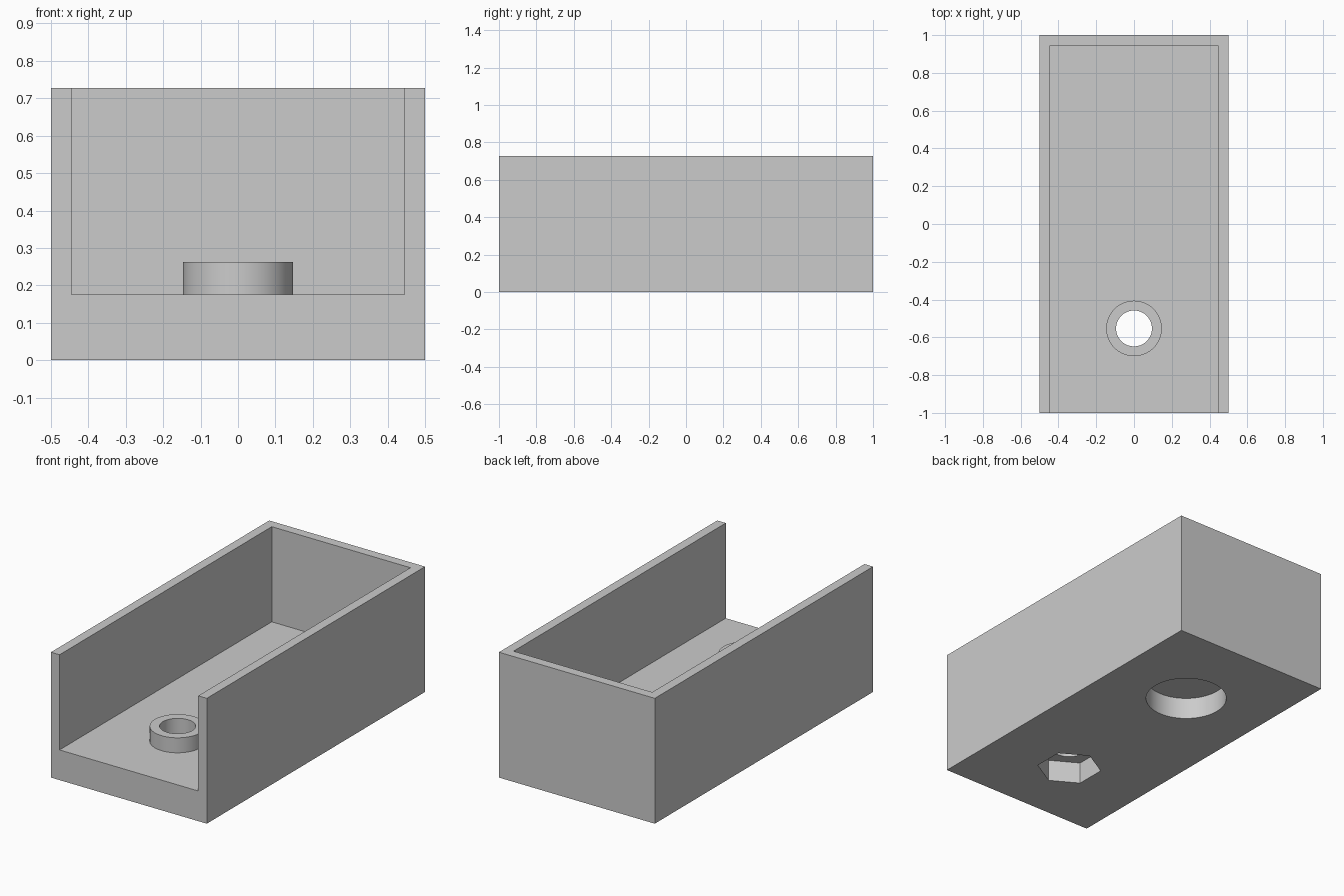
import bpy
from math import radians

if "Cube" in bpy.data.objects:
    bpy.data.objects.remove(bpy.data.objects["Cube"], do_unlink=True)

# Overall sizes
WIDTH, LENGTH, HEIGHT = 1.0, 2.0, 0.727
WALL, FLOOR = 0.055, 0.175
POCKET_DEPTH = 0.127
BOSS_Y, RECESS_Y = -0.553, 0.445

grey = bpy.data.materials.new("plain grey")
grey.use_nodes = True
colour = (0.6, 0.6, 0.6, 1.0)
grey.diffuse_color = colour
grey.node_tree.nodes["Principled BSDF"].inputs["Base Color"].default_value = colour


def box(name, x, y, z):
    """Box from (low, high) ranges on each axis."""
    ranges = (x, y, z)
    bpy.ops.mesh.primitive_cube_add(size=1, location=[(a + b) / 2 for a, b in ranges])
    ob = bpy.context.object
    ob.name = name
    ob.scale = [b - a for a, b in ranges]
    bpy.ops.object.transform_apply(location=True, rotation=True, scale=True)
    ob.data.materials.append(grey)
    return ob


def prism(name, radius, y, low, high, sides=64):
    """Upright cylinder or prism on the centre line."""
    bpy.ops.mesh.primitive_cylinder_add(
        vertices=sides, radius=radius, depth=high - low, location=(0, y, (low + high) / 2))
    ob = bpy.context.object
    ob.name = name
    bpy.ops.object.transform_apply(location=True, rotation=True, scale=True)
    ob.data.materials.append(grey)
    return ob


def combine(body, tool, operation):
    """Apply a boolean and discard the tool."""
    mod = body.modifiers.new(tool.name, "BOOLEAN")
    mod.operation = operation
    mod.solver = "EXACT"
    mod.object = tool
    bpy.context.view_layer.objects.active = body
    bpy.ops.object.modifier_apply(modifier=mod.name)
    bpy.data.objects.remove(tool, do_unlink=True)


# Tray body, open at the top and the front
half_w, half_l = WIDTH / 2, LENGTH / 2
tray = box("open_tray", (-half_w, half_w), (-half_l, half_l), (0, HEIGHT))
inner = half_w - WALL
combine(tray, box("cavity", (-inner, inner), (-half_l - 0.2, half_l - WALL),
                  (FLOOR, HEIGHT + 0.2)), "DIFFERENCE")

# Raised collar around the bolt hole
combine(tray, prism("collar", 0.147, BOSS_Y, FLOOR - 0.03, 0.262), "UNION")
combine(tray, prism("bolt_hole", 0.095, BOSS_Y, -0.1, 0.4), "DIFFERENCE")

# Underside: hexagonal nut pocket and round blind recess
combine(tray, prism("nut_pocket", 0.175, BOSS_Y, -0.1, POCKET_DEPTH, 6), "DIFFERENCE")
combine(tray, prism("round_recess", 0.22, RECESS_Y, -0.1, POCKET_DEPTH), "DIFFERENCE")

# Smooth round walls, crisp edges
bpy.ops.object.select_all(action="DESELECT")
tray.select_set(True)
bpy.context.view_layer.objects.active = tray
bpy.ops.object.shade_smooth_by_angle(angle=radians(30))
